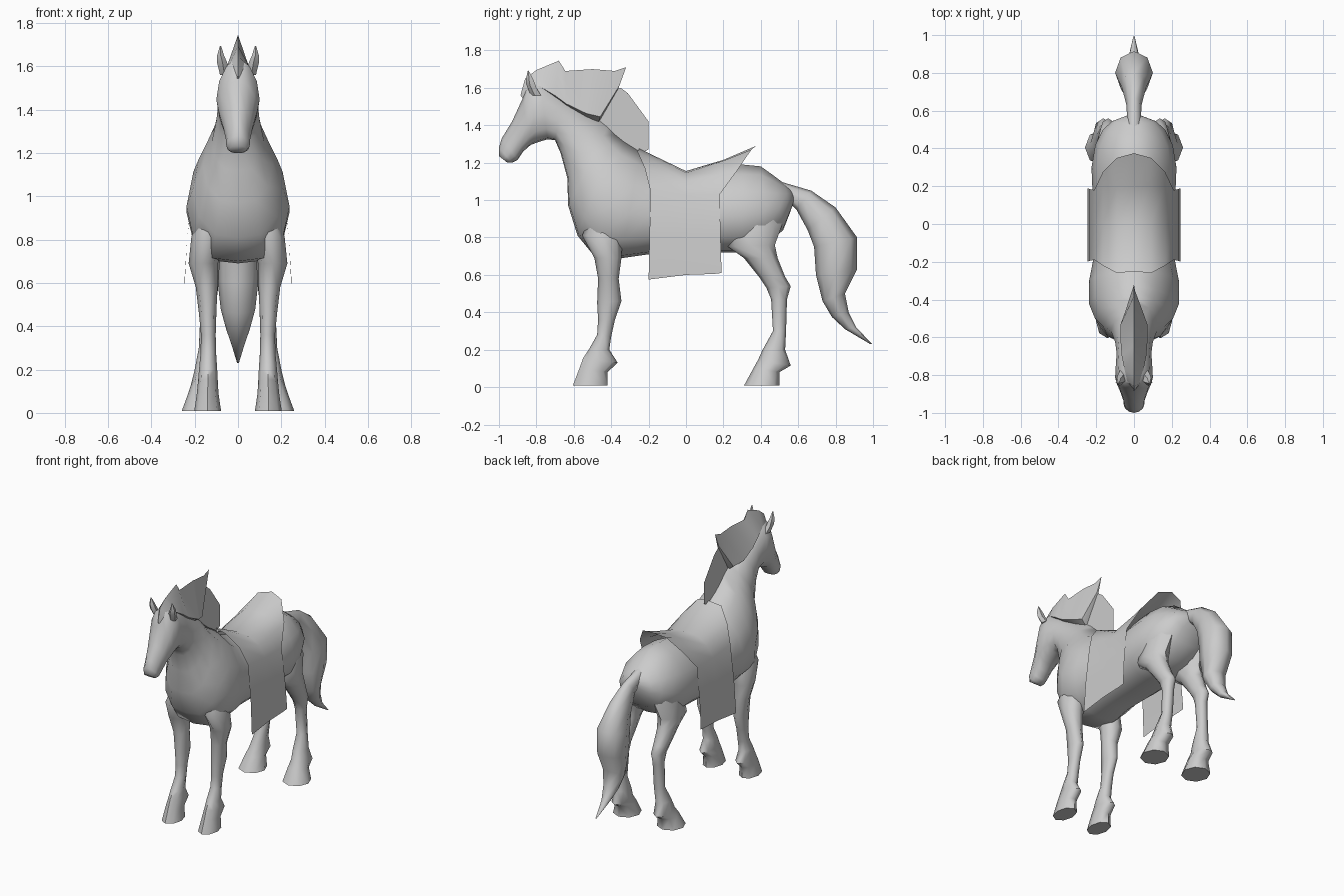
import bpy, bmesh, math
from mathutils import Vector

coat = bpy.data.materials.new("plain_grey")
coat.diffuse_color = (0.6, 0.6, 0.6, 1)


def finish(name, bm, angle=60):
    bmesh.ops.recalc_face_normals(bm, faces=bm.faces[:])
    me = bpy.data.meshes.new(name)
    bm.to_mesh(me)
    bm.free()
    me.materials.append(coat)
    ob = bpy.data.objects.new(name, me)
    bpy.context.collection.objects.link(ob)
    bpy.ops.object.select_all(action='DESELECT')
    ob.select_set(True)
    bpy.context.view_layer.objects.active = ob
    bpy.ops.object.shade_smooth_by_angle(angle=math.radians(angle))
    return ob


def loft(name, rings, n=12, side=1, drop=0.0, angle=60):
    """Rings: (y1, z1, y2, z2, half_width[, centre_x]) joined into a closed tube.
    drop shifts the widest point from the first end towards the second."""
    bm = bmesh.new()
    loops = []
    for r in rings:
        cx = r[5] if len(r) > 5 else 0
        a, b = Vector((cx, r[0], r[1])), Vector((cx, r[2], r[3]))
        loop = []
        for i in range(n):
            t = 2 * math.pi * i / n
            h = math.cos(t) - drop * abs(math.sin(t))
            p = (a + b) / 2 + (a - b) / 2 * h + Vector((r[4] * math.sin(t), 0, 0))
            p.x *= side
            loop.append(bm.verts.new(p))
        loops.append(loop)
    for l0, l1 in zip(loops, loops[1:]):
        for i in range(n):
            j = (i + 1) % n
            bm.faces.new((l0[i], l0[j], l1[j], l1[i]))
    bm.faces.new(loops[0])
    bm.faces.new(loops[-1])
    return finish(name, bm, angle)


# Rump, barrel, chest, neck and head in one sweep
loft("body", [
    (.57, 1.05, .58, 1.0, .03), (.53, 1.085, .555, .93, .115), (.47, 1.13, .52, .84, .165),
    (.40, 1.18, .43, .76, .205), (.30, 1.19, .30, .72, .225), (.18, 1.185, .18, .72, .22),
    (0, 1.14, 0, .71, .21), (-.2, 1.21, -.2, .71, .218), (-.25, 1.26, -.34, .69, .238),
    (-.33, 1.31, -.49, .70, .238), (-.38, 1.35, -.58, .81, .208), (-.42, 1.39, -.63, .97, .162),
    (-.47, 1.43, -.635, 1.12, .122), (-.56, 1.49, -.67, 1.25, .10), (-.66, 1.56, -.70, 1.32, .092),
    (-.78, 1.64, -.74, 1.325, .097), (-.845, 1.64, -.79, 1.31, .10), (-.875, 1.54, -.83, 1.295, .09),
    (-.93, 1.42, -.87, 1.26, .07), (-.985, 1.33, -.90, 1.215, .056), (-1.0, 1.28, -.93, 1.2, .054),
    (-1.0, 1.235, -.955, 1.2, .04)], drop=.17)

# Tail, swelling in the middle and ending in a point
loft("tail", [
    (.50, 1.10, .54, 1.0, .035), (.67, 1.05, .59, .95, .04), (.80, .96, .65, .84, .065),
    (.915, .80, .685, .75, .10), (.915, .63, .695, .60, .095), (.85, .50, .73, .46, .08),
    (.87, .40, .78, .375, .055), (.91, .32, .85, .31, .03), (.995, .23, .985, .23, .004)], 8)

# Upper mane: ridged wedge with a forelock at the front
loft("mane_crest", [
    (-.885, 1.56, -.87, 1.54, .004), (-.86, 1.65, -.83, 1.60, .04), (-.80, 1.695, -.77, 1.59, .05),
    (-.68, 1.745, -.70, 1.53, .065), (-.645, 1.69, -.64, 1.49, .07), (-.50, 1.70, -.54, 1.43, .072),
    (-.38, 1.69, -.47, 1.41, .045), (-.32, 1.71, -.36, 1.60, .006)], 4, drop=.75, angle=40)

# Lower mane: thin flat fin on the neck
bm = bmesh.new()
fin = [(-.52, 1.40), (-.46, 1.56), (-.35, 1.60), (-.31, 1.57), (-.2, 1.42), (-.2, 1.27), (-.26, 1.24)]
bm.faces.new([bm.verts.new((0, y, z)) for y, z in fin])
finish("mane_fin", bm)

for side, label in ((1, "left"), (-1, "right")):
    # Front leg from shoulder to flared hoof
    loft("front_leg_" + label, [
        (-.50, .95, -.36, .95, .05, .12), (-.555, .81, -.34, .82, .072, .143),
        (-.49, .69, -.345, .69, .068, .16), (-.47, .58, -.36, .58, .05, .145),
        (-.475, .45, -.345, .46, .04, .14), (-.47, .36, -.38, .36, .034, .137),
        (-.475, .28, -.40, .27, .036, .137), (-.52, .20, -.41, .20, .042, .138),
        (-.55, .155, -.365, .13, .046, .139), (-.57, .10, -.42, .08, .05, .14),
        (-.605, .008, -.42, .008, .062, .14)], 8, side)
    # Hind leg with thigh, hock and hoof turned outward
    loft("hind_leg_" + label, [
        (.28, 1.0, .46, 1.0, .05, .11), (.24, .87, .515, .87, .075, .12),
        (.225, .75, .475, .76, .075, .138), (.31, .69, .49, .69, .06, .145),
        (.39, .59, .53, .59, .05, .14), (.43, .53, .56, .54, .04, .137),
        (.455, .47, .54, .47, .036, .137), (.465, .30, .535, .30, .036, .145),
        (.41, .20, .53, .20, .045, .155), (.385, .145, .56, .115, .055, .162),
        (.36, .10, .50, .08, .065, .165), (.31, .008, .50, .008, .09, .17)], 8, side)
    # Ear
    loft("ear_" + label, [
        (-.83, 1.56, -.77, 1.56, .022, .062), (-.855, 1.62, -.795, 1.60, .025, .072),
        (-.855, 1.65, -.81, 1.64, .018, .08), (-.845, 1.695, -.84, 1.69, .003, .081)],
        5, side)

# Saddle cloth: sheet over the back with a raised rear lip
half = [  # x, then (y, z) at front, middle, rear, lip
    (0, (-.25, 1.275), (0, 1.155), (.20, 1.215), (.375, 1.29)),
    (.09, (-.26, 1.26), (0, 1.145), (.20, 1.21), (.35, 1.27)),
    (.165, (-.22, 1.17), (0, 1.10), (.20, 1.14), (.275, 1.16)),
    (.21, (-.19, 1.05), (0, 1.03), (.15, 1.03), (.18, 1.03)),
    (.235, (-.195, .80), (0, .80), (.15, .80), (.185, .80)),
    (.247, (-.20, .575), (0, .60), (.15, .605), (.19, .61))]
strips = [(-h[0],) + h[1:] for h in reversed(half[1:])] + half
bm = bmesh.new()
grid = [[bm.verts.new((s[0], y, z)) for y, z in s[1:]] for s in strips]
for c0, c1 in zip(grid, grid[1:]):
    for i in range(3):
        bm.faces.new((c0[i], c1[i], c1[i + 1], c0[i + 1]))
finish("saddle_cloth", bm)
